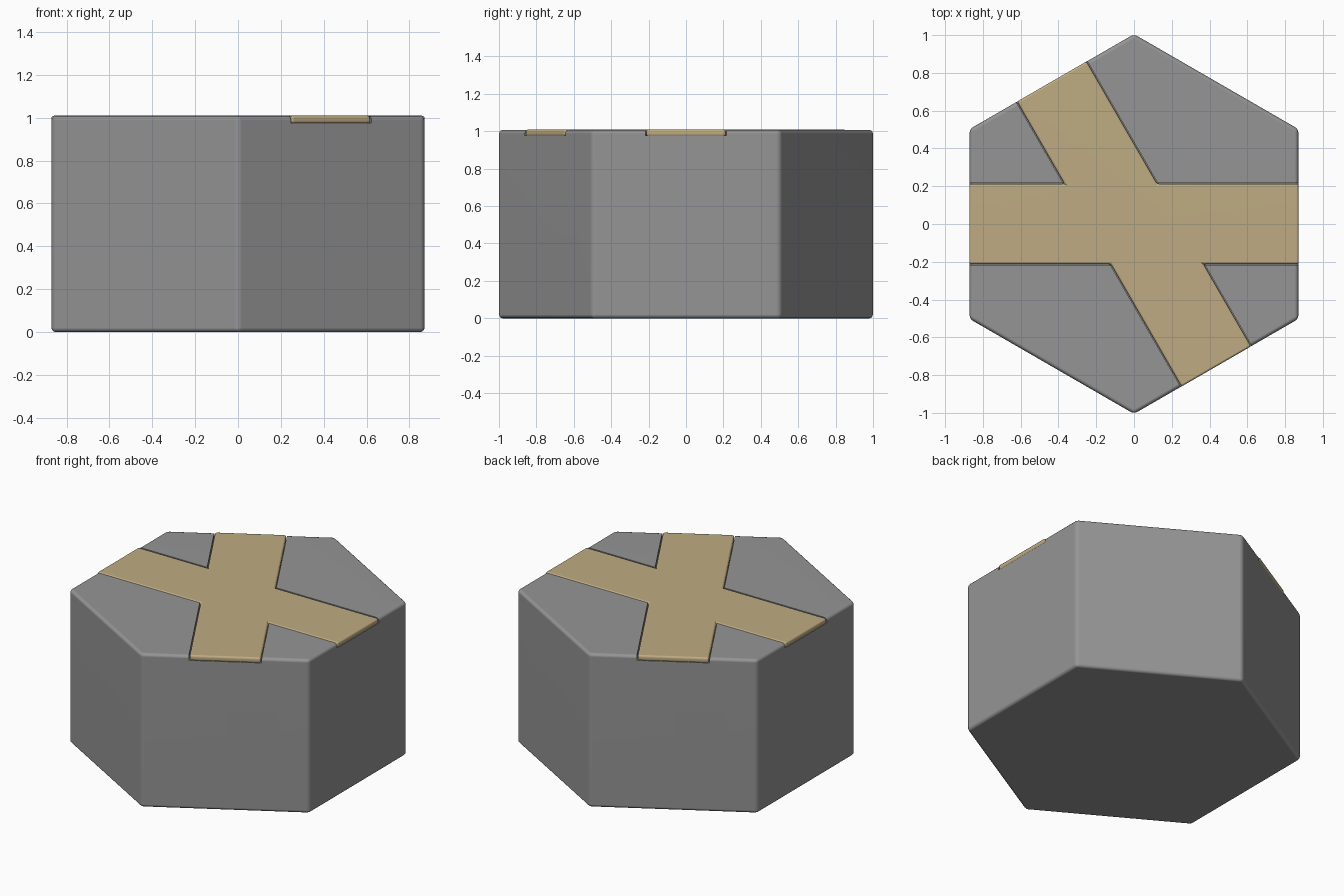
import bpy, bmesh
from math import sin, cos, pi, radians
from mathutils import Vector

if "Cube" in bpy.data.objects:
    bpy.data.objects.remove(bpy.data.objects["Cube"])


def prism(name, outline, z0, z1, colour=None, width=0):
    """Extruded outline, optionally coloured and with rounded edges."""
    bm = bmesh.new()
    face = bm.faces.new([bm.verts.new((p[0], p[1], z0)) for p in outline])
    ext = bmesh.ops.extrude_face_region(bm, geom=[face], use_keep_orig=True)
    top = [v for v in ext["geom"] if isinstance(v, bmesh.types.BMVert)]
    bmesh.ops.translate(bm, vec=(0, 0, z1 - z0), verts=top)
    bmesh.ops.recalc_face_normals(bm, faces=bm.faces)
    mesh = bpy.data.meshes.new(name)
    bm.to_mesh(mesh)
    bm.free()
    obj = bpy.data.objects.new(name, mesh)
    bpy.context.collection.objects.link(obj)
    if colour:
        mat = bpy.data.materials.new(name + "_colour")
        mat.diffuse_color = (*colour, 1)
        mat.use_nodes = True
        mat.node_tree.nodes["Principled BSDF"].inputs["Base Color"].default_value = mat.diffuse_color
        mesh.materials.append(mat)
    if width:
        bev = obj.modifiers.new("rounded_edges", "BEVEL")
        bev.width = width
        bev.segments = 3
        bev.limit_method = "ANGLE"
    return obj


def finish(obj):
    """Apply modifiers, then shade smoothly with flat broad faces."""
    bpy.ops.object.select_all(action="DESELECT")
    obj.select_set(True)
    bpy.context.view_layer.objects.active = obj
    for mod in list(obj.modifiers):
        bpy.ops.object.modifier_apply(modifier=mod.name)
    bpy.ops.object.shade_smooth_by_angle(angle=radians(40))
    obj.modifiers.new("flat_faces", "WEIGHTED_NORMAL").keep_sharp = True


def cross_outline(a, h):
    """Two bands of half length a and half width h, 60 degrees apart."""
    d = Vector((cos(radians(120)), sin(radians(120))))
    n = Vector((d.y, -d.x))
    inner = [Vector(((s * h - n.y * h) / n.x, h)) for s in (1, -1)]
    half = [Vector((a, -h)), Vector((a, h)), inner[0],
            d * a + n * h, d * a - n * h, inner[1]]
    return half + [-p for p in half]


# Hexagonal block with corners pointing front and back
R = 1.005
block = prism("hex_block",
              [(R * sin(-i * pi / 3), R * cos(i * pi / 3)) for i in range(6)],
              0, 1.007, (0.30, 0.30, 0.30), 0.02)

# Shallow channel for the paths, leaving a fine gap around them
cutter = prism("channel_cutter", cross_outline(0.95, 0.217), 0.976, 1.1)
cutter.hide_render = True
cutter.hide_set(True)
cut = block.modifiers.new("channel", "BOOLEAN")
cut.operation = "DIFFERENCE"
cut.solver = "EXACT"
cut.object = cutter
finish(block)
bpy.data.objects.remove(cutter)

# Crossing paths inlaid in the top
path = prism("crossing_path", cross_outline(0.871, 0.2125), 0.973, 1.009,
             (0.52, 0.41, 0.225), 0.012)
finish(path)
